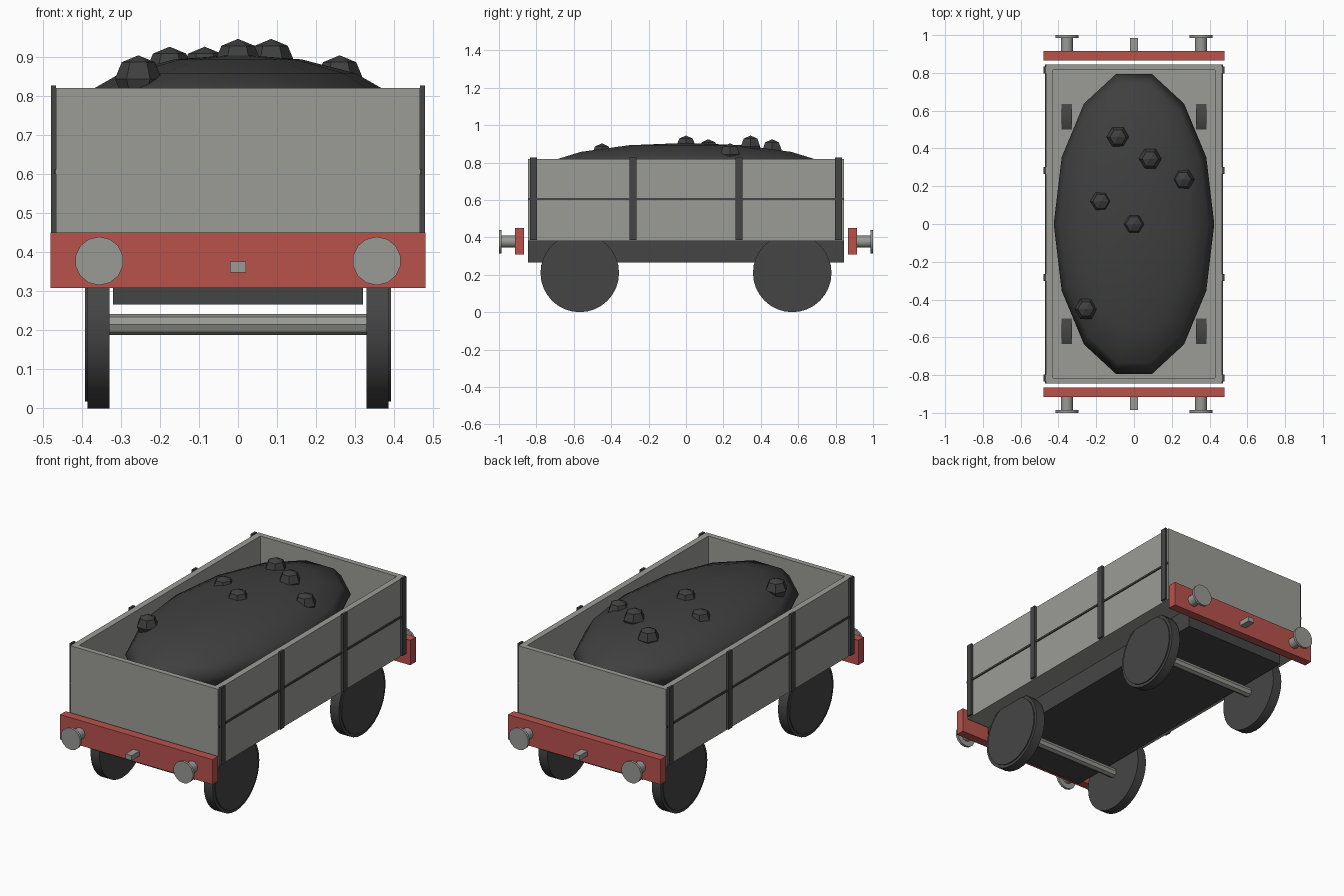
import bpy
import bmesh
import math
from mathutils import Matrix

cube = bpy.data.objects.get("Cube")
if cube:
    bpy.data.objects.remove(cube, do_unlink=True)


def material(name, r, g, b):
    m = bpy.data.materials.new(name)
    m.use_nodes = True
    m.diffuse_color = (r, g, b, 1)
    node = next(n for n in m.node_tree.nodes if n.type == 'BSDF_PRINCIPLED')
    node.inputs["Base Color"].default_value = (r, g, b, 1)
    return m


GREY = material("wagon grey", 0.33, 0.33, 0.305)
STEEL = material("steel grey", 0.32, 0.32, 0.30)
RED = material("beam red", 0.48, 0.085, 0.073)
IRON = material("dark iron", 0.06, 0.06, 0.06)
COAL = material("coal black", 0.05, 0.05, 0.05)


def finish(name, bm, mat, smooth=False):
    bmesh.ops.recalc_face_normals(bm, faces=bm.faces)
    mesh = bpy.data.meshes.new(name)
    bm.to_mesh(mesh)
    bm.free()
    mesh.materials.append(mat)
    ob = bpy.data.objects.new(name, mesh)
    bpy.context.collection.objects.link(ob)
    if smooth:
        bpy.ops.object.select_all(action='DESELECT')
        ob.select_set(True)
        bpy.context.view_layer.objects.active = ob
        bpy.ops.object.shade_smooth_by_angle(angle=math.radians(35))
    return ob


def box(name, x, y, z, mat):
    """Box from (low, high) ranges."""
    bm = bmesh.new()
    bmesh.ops.create_cube(bm, size=1)
    for v in bm.verts:
        v.co = [r[0] if c < 0 else r[1] for c, r in zip(v.co, (x, y, z))]
    return finish(name, bm, mat)


def cylinder(name, radius, length, centre, axis, mat, sides, smooth=True):
    bm = bmesh.new()
    bmesh.ops.create_cone(bm, cap_ends=True, segments=sides, radius1=radius,
                          radius2=radius, depth=length)
    turn = Matrix.Rotation(math.pi / 2, 4, 'Y' if axis == 'X' else 'X')
    bm.transform(Matrix.Translation(centre) @ turn)
    return finish(name, bm, mat, smooth)


def ellipsoid(name, scale, centre, mat, segments, rings, smooth=False):
    bm = bmesh.new()
    bmesh.ops.create_uvsphere(bm, u_segments=segments, v_segments=rings, radius=1)
    bm.transform(Matrix.Translation(centre) @ Matrix.Diagonal((*scale, 1))
                 @ Matrix.Rotation(math.pi / 2, 4, 'Z'))
    ob = finish(name, bm, mat)
    for p in ob.data.polygons:
        p.use_smooth = smooth
    return ob


# Open wagon body: floor plus four walls
X, Y, BOTTOM, FLOOR, TOP = 0.465, 0.845, 0.38, 0.408, 0.82
box("floor", (-X, X), (-Y, Y), (BOTTOM, FLOOR), GREY)
for s, side in ((1, "left"), (-1, "right")):
    box(side + "_wall", sorted((s * 0.43, s * X)), (-Y, Y), (BOTTOM, TOP), GREY)
for s, end in ((-1, "front"), (1, "back")):
    box(end + "_wall", (-0.43, 0.43), sorted((s * 0.815, s * Y)), (BOTTOM, TOP), GREY)
box("chassis", (-0.32, 0.32), (-Y, Y), (0.265, BOTTOM), IRON)

# Iron straps and rail along both sides
for s, side in ((1, "left"), (-1, "right")):
    for i, y in enumerate((-0.815, -0.283, 0.283, 0.815)):
        box(f"{side}_strap_{i + 1}", sorted((s * X, s * 0.478)),
            (y - 0.018, y + 0.018), (0.385, 0.826), IRON)
    box(side + "_rail", sorted((s * X, s * 0.471)), (-Y, Y), (0.6, 0.611), IRON)

# End beams with buffers and coupling hooks
for s, end in ((-1, "front"), (1, "back")):
    box(end + "_beam", (-0.48, 0.48), sorted((s * 0.865, s * 0.915)), (0.308, 0.45), RED)
    box(end + "_hook", (-0.02, 0.02), sorted((s * 0.91, s * 0.985)), (0.348, 0.376), STEEL)
    for x, side in ((0.355, "left"), (-0.355, "right")):
        cylinder(f"{end}_{side}_buffer_shaft", 0.032, 0.08, (x, s * 0.95, 0.377),
                 'Y', STEEL, 12)
        cylinder(f"{end}_{side}_buffer_head", 0.062, 0.014, (x, s * 0.993, 0.377),
                 'Y', STEEL, 14)

# Wheels, thin outer discs and axles
for s, end in ((-1, "front"), (1, "back")):
    y = s * 0.568
    cylinder(end + "_axle", 0.027, 0.67, (0, y, 0.214), 'X', STEEL, 8, False)
    for t, side in ((1, "left"), (-1, "right")):
        cylinder(f"{end}_{side}_wheel", 0.21, 0.056, (t * 0.357, y, 0.21), 'X', IRON, 32)
        cylinder(f"{end}_{side}_wheel_disc", 0.193, 0.006, (t * 0.388, y, 0.21),
                 'X', IRON, 32)

# Coal heap and loose lumps
ellipsoid("coal_heap", (0.425, 0.815, 0.163), (0, 0, 0.742), COAL, 14, 8, True)
lumps = ((0, 0, 0.885), (-0.085, 0.46, 0.865), (0.085, 0.345, 0.885),
         (0.26, 0.235, 0.843), (-0.175, 0.12, 0.865), (-0.255, -0.45, 0.843))
for i, place in enumerate(lumps):
    ellipsoid(f"coal_lump_{i + 1}", (0.06, 0.06, 0.06), place, COAL, 6, 4)
